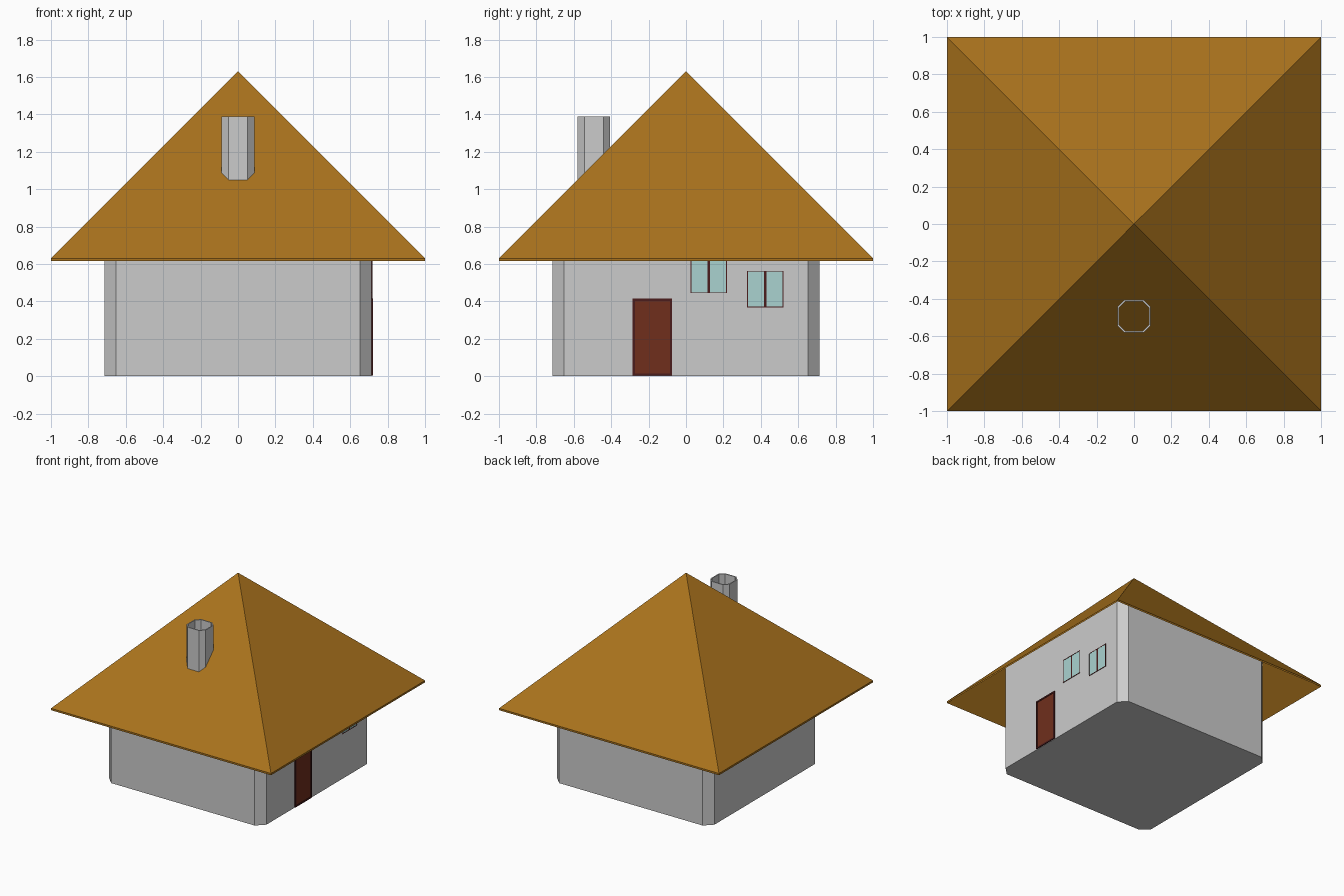
import bpy, bmesh

if "Cube" in bpy.data.objects:
    bpy.data.objects.remove(bpy.data.objects["Cube"])


def material(name, r, g, b):
    m = bpy.data.materials.new(name)
    m.diffuse_color = (r, g, b, 1)
    m.use_nodes = True
    m.node_tree.nodes["Principled BSDF"].inputs["Base Color"].default_value = m.diffuse_color
    return m


THATCH = material("thatch", 0.40, 0.17, 0.012)
WOOD = material("wood", 0.16, 0.028, 0.012)
TRIM = material("dark_trim", 0.07, 0.012, 0.012)
GLASS = material("glass", 0.40, 0.65, 0.63)


def make(name, bm, mat=None):
    bmesh.ops.recalc_face_normals(bm, faces=bm.faces)
    mesh = bpy.data.meshes.new(name)
    bm.to_mesh(mesh)
    bm.free()
    ob = bpy.data.objects.new(name, mesh)
    bpy.context.collection.objects.link(ob)
    if mat:
        mesh.materials.append(mat)
    return ob


def box(name, x, y, z, mat=None):
    """Box from (min, max) pairs."""
    bm = bmesh.new()
    bmesh.ops.create_cube(bm, size=1)
    for v in bm.verts:
        v.co = [r[0] if c < 0 else r[1] for c, r in zip(v.co, (x, y, z))]
    return make(name, bm, mat)


def ring(bm, half, cut, cy, z):
    """Square outline with cut corners."""
    a, b = half, half - cut
    pts = [(b, -a), (a, -b), (a, b), (b, a), (-b, a), (-a, b), (-a, -b), (-b, -a)]
    return [bm.verts.new((px, py + cy, z)) for px, py in pts]


def bridge(bm, lower, upper):
    n = len(lower)
    for i in range(n):
        j = (i + 1) % n
        bm.faces.new((lower[i], lower[j], upper[j], upper[i]))


# Walls, running up to the inside of the roof
bm = bmesh.new()
low, high = ring(bm, 0.715, 0.063, 0, 0), ring(bm, 0.715, 0.063, 0, 0.895)
bridge(bm, low, high)
bm.faces.new(low)
bm.faces.new(high)
make("walls", bm)

# Hollow pyramid roof with a thin upright lip
bm = bmesh.new()
eaves = []
for z in (0.63, 0.615):
    eave = [bm.verts.new((x, y, z)) for x, y in ((-1, -1), (1, -1), (1, 1), (-1, 1))]
    apex = bm.verts.new((0, 0, z + 1))
    for i in range(4):
        bm.faces.new((eave[i], eave[(i + 1) % 4], apex))
    eaves.append(eave)
bridge(bm, eaves[1], eaves[0])
make("roof", bm, THATCH)

# Open chimney tube
bm = bmesh.new()
CY = -0.493
loops = [ring(bm, h, c, CY, z) for h, c, z in
         ((0.087, 0.036, 1.03), (0.087, 0.036, 1.39), (0.079, 0.033, 1.39), (0.079, 0.033, 1.03))]
for i in range(4):
    bridge(bm, loops[i], loops[(i + 1) % 4])
make("chimney", bm)


def frame(name, y, z, w, depth):
    """Four trim strips around an opening on the right wall."""
    x = (0.70, depth)
    for i, yy in enumerate(((y[0], y[0] + w), (y[1] - w, y[1]))):
        box(f"{name}_upright_{i + 1}", x, yy, z, TRIM)
    for i, zz in enumerate(((z[0], z[0] + w), (z[1] - w, z[1]))):
        box(f"{name}_rail_{i + 1}", x, (y[0] + w, y[1] - w), zz, TRIM)


# Door on the right wall
box("door", (0.70, 0.719), (-0.275, -0.084), (0.012, 0.405), WOOD)
frame("door_frame", (-0.285, -0.074), (0.003, 0.415), 0.012, 0.723)

# Two windows, each with a centre bar
for n, (y, z) in enumerate(((0.122, 0.542), (0.424, 0.466)), 1):
    h = 0.098
    box(f"window_{n}_glass", (0.70, 0.7165), (y - h + 0.003, y + h - 0.003),
        (z - h + 0.003, z + h - 0.003), GLASS)
    frame(f"window_{n}_frame", (y - h, y + h), (z - h, z + h), 0.005, 0.718)
    box(f"window_{n}_bar", (0.70, 0.718), (y - 0.007, y + 0.007),
        (z - h + 0.005, z + h - 0.005), TRIM)
